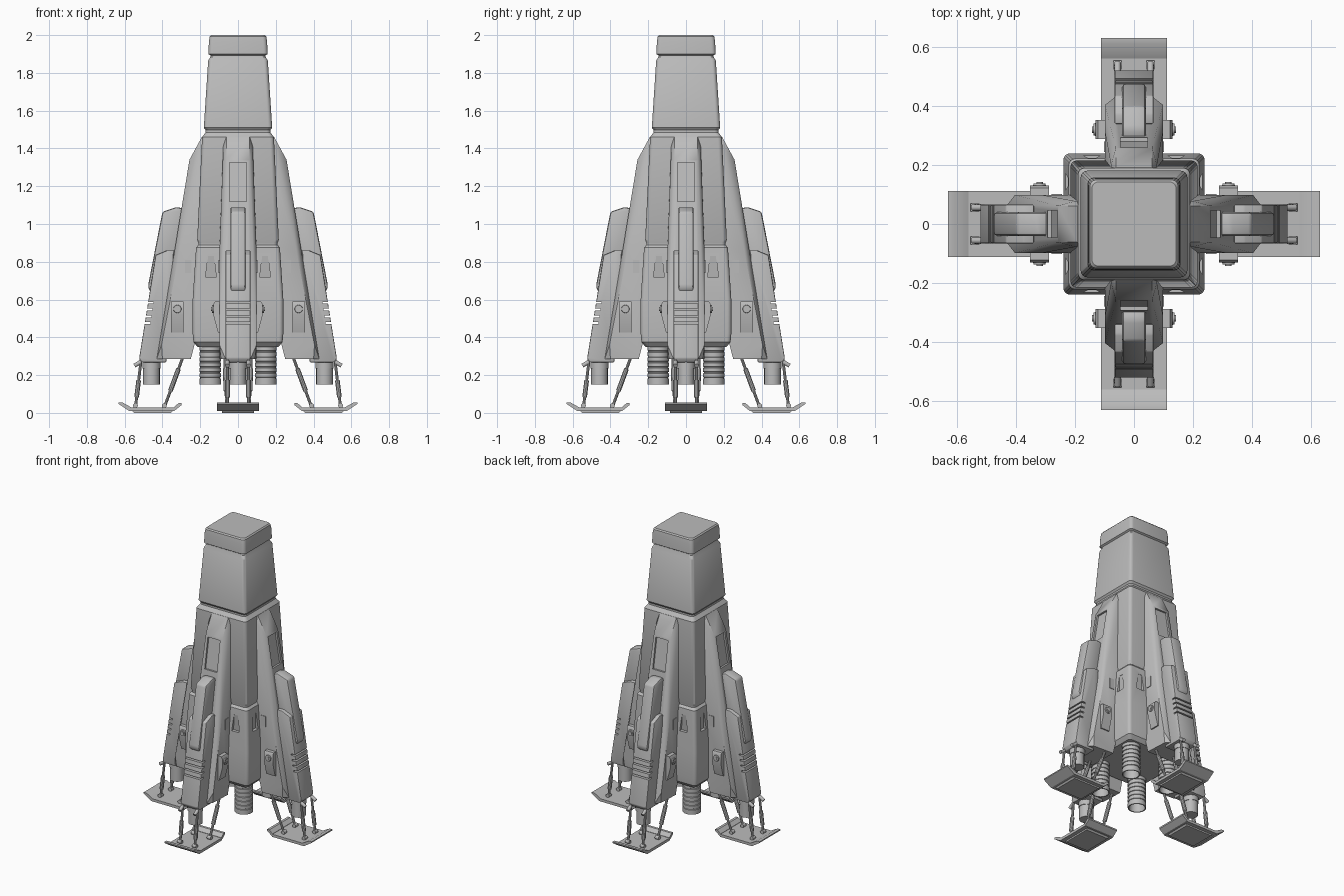
import bpy, bmesh, math
from mathutils import Vector

cube = bpy.data.objects.get("Cube")
if cube:
    bpy.data.objects.remove(cube, do_unlink=True)

grey = bpy.data.materials.new("hull grey")
grey.use_nodes = True
COLOR = (0.5, 0.5, 0.5, 1)
grey.diffuse_color = COLOR
grey.node_tree.nodes["Principled BSDF"].inputs["Base Color"].default_value = COLOR


def finish(name, bm):
    """Turn a bmesh into a shaded object."""
    bmesh.ops.recalc_face_normals(bm, faces=bm.faces)
    mesh = bpy.data.meshes.new(name)
    bm.to_mesh(mesh)
    bm.free()
    mesh.materials.append(grey)
    ob = bpy.data.objects.new(name, mesh)
    bpy.context.collection.objects.link(ob)
    return ob


def smooth(ob):
    bpy.ops.object.select_all(action='DESELECT')
    ob.select_set(True)
    bpy.context.view_layer.objects.active = ob
    bpy.ops.object.shade_smooth_by_angle(angle=math.radians(32))


def hull(bm, pts, bevel=0):
    """Add a convex block through the given points."""
    t = bmesh.new()
    for p in pts:
        t.verts.new(p)
    res = bmesh.ops.convex_hull(t, input=t.verts)
    bmesh.ops.delete(t, geom=[v for v in t.verts if not v.link_faces], context='VERTS')
    bmesh.ops.dissolve_limit(t, angle_limit=0.02, verts=t.verts, edges=t.edges)
    if bevel:
        bmesh.ops.bevel(t, geom=t.edges[:], offset=bevel, segments=2,
                        profile=0.5, affect='EDGES', clamp_overlap=True)
    bmesh.ops.recalc_face_normals(t, faces=t.faces)
    tmp = bpy.data.meshes.new("tmp")
    t.to_mesh(tmp)
    t.free()
    bm.from_mesh(tmp)
    bpy.data.meshes.remove(tmp)


def slab(bm, profile, w, bevel=0):
    """Extrude an (x, z) profile to half-width w on both sides."""
    hull(bm, [(x, s * w, z) for x, z in profile for s in (-1, 1)], bevel)


def loft(bm, rings, cap_ends):
    loops = [[bm.verts.new(p) for p in ring] for ring in rings]
    for a, b in zip(loops, loops[1:]):
        for i in range(len(a)):
            j = (i + 1) % len(a)
            bm.faces.new((a[i], a[j], b[j], b[i]))
    if cap_ends:
        bm.faces.new(loops[0])
        bm.faces.new(loops[-1])


def tube(bm, p, q, r, r2=None, sides=12):
    p, q = Vector(p), Vector(q)
    rot = (q - p).to_track_quat('Z', 'Y')
    ring = [Vector((math.cos(a), math.sin(a), 0))
            for a in (2 * math.pi * i / sides for i in range(sides))]
    loft(bm, [[c + rot @ (v * k) for v in ring]
              for c, k in ((p, r), (q, r2 or r))], True)


def cut(ob, cutter):
    """Carve the cutter out of an object, then drop the cutter."""
    cutter.hide_render = True
    mod = ob.modifiers.new("cut", 'BOOLEAN')
    mod.operation, mod.solver, mod.object = 'DIFFERENCE', 'EXACT', cutter
    bpy.context.view_layer.objects.active = ob
    bpy.ops.object.modifier_apply(modifier=mod.name)
    bpy.data.objects.remove(cutter, do_unlink=True)


def four(ob, offset=0):
    """Repeat a part made on the +x side around the hull."""
    smooth(ob)
    base = ob.name
    for k, side in enumerate(("left", "back", "right", "front")):
        o = ob if k == 0 else bpy.data.objects.new(base, ob.data)
        if k:
            bpy.context.collection.objects.link(o)
        o.name = side + "_" + base
        o.rotation_euler.z = k * math.pi / 2


def rounded_square(h, z, r=0.022, n=4):
    pts = []
    for k, (sx, sy) in enumerate(((1, 1), (-1, 1), (-1, -1), (1, -1))):
        for i in range(n + 1):
            a = (k + i / n) * math.pi / 2
            pts.append((sx * (h - r) + r * math.cos(a), sy * (h - r) + r * math.sin(a), z))
    return pts


# main hull: stacked rounded squares with seams
profile = [(0.215, 0.35), (0.236, 0.375), (0.24, 0.42), (0.24, 0.6), (0.222, 0.875),
           (0.21, 0.89), (0.21, 0.9), (0.216, 0.915), (0.19, 1.46), (0.172, 1.485),
           (0.172, 1.497), (0.181, 1.51), (0.158, 1.865), (0.146, 1.885), (0.146, 1.893),
           (0.157, 1.9), (0.154, 1.965), (0.15, 1.992), (0.143, 2.0)]
bm = bmesh.new()
loft(bm, [rounded_square(h, z) for h, z in profile], True)
body = finish("body", bm)

# scoops beside each lower hull corner
bm = bmesh.new()
for k in range(4):
    c, s = round(math.cos(k * math.pi / 2)), round(math.sin(k * math.pi / 2))
    for m in (-1, 1):
        pts = []
        for x, y, z in ((0.223, 0.128, 0.83), (0.223, 0.158, 0.83), (0.212, 0.115, 0.72),
                        (0.212, 0.172, 0.72), (0.27, 0.128, 0.83), (0.27, 0.158, 0.83),
                        (0.27, 0.115, 0.72), (0.27, 0.172, 0.72)):
            pts.append((c * x - s * y * m, s * x + c * y * m, z))
        hull(bm, pts)
cut(body, finish("scoop_cutter", bm))
smooth(body)

# ribbed, hollow engine bells
rings = [(0.05, 0.37), (0.057, 0.35)]
for i in range(6):
    z = 0.33 - i * 0.028
    rings += [(0.057, z), (0.053, z - 0.002), (0.053, z - 0.007), (0.057, z - 0.009)]
rings += [(0.057, 0.15), (0.05, 0.15), (0.042, 0.28)]
for name, sx, sy in (("front_left", 1, -1), ("front_right", -1, -1),
                     ("back_left", 1, 1), ("back_right", -1, 1)):
    bm = bmesh.new()
    loft(bm, [[(sx * 0.147 + r * math.cos(i * math.pi / 14),
                sy * 0.147 + r * math.sin(i * math.pi / 14), z) for i in range(28)]
              for r, z in rings], True)
    smooth(finish(name + "_engine", bm))

# leg fairing: wide flanks, narrow outer ridge, recessed upper panel
bm = bmesh.new()
flank = [(0.15, 1.43, 0.078), (0.2, 1.41, 0.078), (0.15, 0.9, 0.098), (0.31, 0.85, 0.098),
         (0.25, 0.285, 0.098), (0.22, 0.4, 0.098), (0.405, 0.36, 0.098), (0.4, 0.285, 0.09)]
ridge = [(0.15, 1.46, 0.062), (0.192, 1.46, 0.062), (0.257, 1.34, 0.062), (0.43, 0.285, 0.066)]
hull(bm, [(x, s * w, z) for x, z, w in flank + ridge for s in (-1, 1)])
fairing = finish("leg_fairing", bm)
bm = bmesh.new()
slab(bm, [(0.247, 1.325), (0.281, 1.12), (0.34, 1.12), (0.3, 1.325)], 0.046)
cut(fairing, finish("panel_cutter", bm))
four(fairing)

# lower leg shell with vent grooves
bm = bmesh.new()
slab(bm, [(0.34, 0.86), (0.375, 0.86), (0.436, 0.835), (0.523, 0.29), (0.51, 0.268),
          (0.38, 0.268)], 0.066, 0.005)
shell = finish("leg_shell", bm)
bm = bmesh.new()
for i in range(4):
    z = 0.47 + i * 0.036
    x = 0.436 + (0.835 - z) * 0.16
    slab(bm, [(x - 0.03, z), (x + 0.05, z), (x + 0.05, z + 0.01), (x - 0.03, z + 0.01)], 0.1)
cut(shell, finish("vent_cutter", bm))
four(shell)

# slim rounded pod along the outside of each leg
bm = bmesh.new()
slab(bm, [(0.28, 1.08), (0.325, 1.09), (0.4, 1.065), (0.477, 0.67), (0.465, 0.64),
          (0.36, 0.64)], 0.04, 0.012)
four(finish("leg_pod", bm))

# flank hatches with a round port, and small plates
bm = bmesh.new()
for s in (-1, 1):
    hull(bm, [(x, s * y, z) for x in (0.288, 0.354)
              for y, z in ((0.09, 0.59), (0.122, 0.59), (0.131, 0.575), (0.131, 0.52),
                           (0.106, 0.425), (0.09, 0.425))])
    tube(bm, (0.321, s * 0.12, 0.55), (0.321, s * 0.138, 0.55), 0.024, 0.02, 16)
    tube(bm, (0.321, s * 0.13, 0.55), (0.321, s * 0.142, 0.55), 0.011, 0.011, 12)
    hull(bm, [(x, s * y, z) for x in (0.245, 0.28) for y in (0.09, 0.102) for z in (0.74, 0.81)])
four(finish("leg_hatches", bm))

# thruster under the shell
bm = bmesh.new()
tube(bm, (0.458, 0, 0.3), (0.458, 0, 0.15), 0.044, 0.044, 20)
tube(bm, (0.458, 0, 0.3), (0.458, 0, 0.235), 0.048, 0.048, 20)
four(finish("leg_thruster", bm))

# landing struts: thin rods with thicker sleeves and pivots
bm = bmesh.new()
for s in (-1, 1):
    for top, foot, lo, hi in (((0.29, 0.07, 0.3), (0.39, 0.06, 0.03), 0.25, 0.68),
                              ((0.512, 0.056, 0.29), (0.543, 0.056, 0.03), 0.45, 0.8)):
        a, b = (Vector((p[0], s * p[1], p[2])) for p in (top, foot))
        tube(bm, a, b, 0.008, sides=10)
        tube(bm, a.lerp(b, lo), a.lerp(b, hi), 0.013, sides=10)
        tube(bm, b - Vector((0, 0.014, -0.008)), b + Vector((0, 0.014, 0.008)), 0.013)
    tube(bm, (0.515, s * 0.056, 0.27), (0.548, s * 0.056, 0.25), 0.011)
four(finish("landing_struts", bm))

# skid foot: flat plate, upturned ends, sole pad
bm = bmesh.new()
slab(bm, [(0.335, 0.01), (0.575, 0.01), (0.565, 0.028), (0.335, 0.028)], 0.112)
slab(bm, [(0.575, 0.01), (0.563, 0.028), (0.612, 0.055), (0.632, 0.055), (0.632, 0.047)], 0.112)
slab(bm, [(0.338, 0.01), (0.338, 0.03), (0.315, 0.052), (0.298, 0.052), (0.298, 0.042)], 0.112)
slab(bm, [(0.345, 0.012), (0.56, 0.012), (0.55, 0), (0.355, 0)], 0.085)
four(finish("skid_foot", bm))
